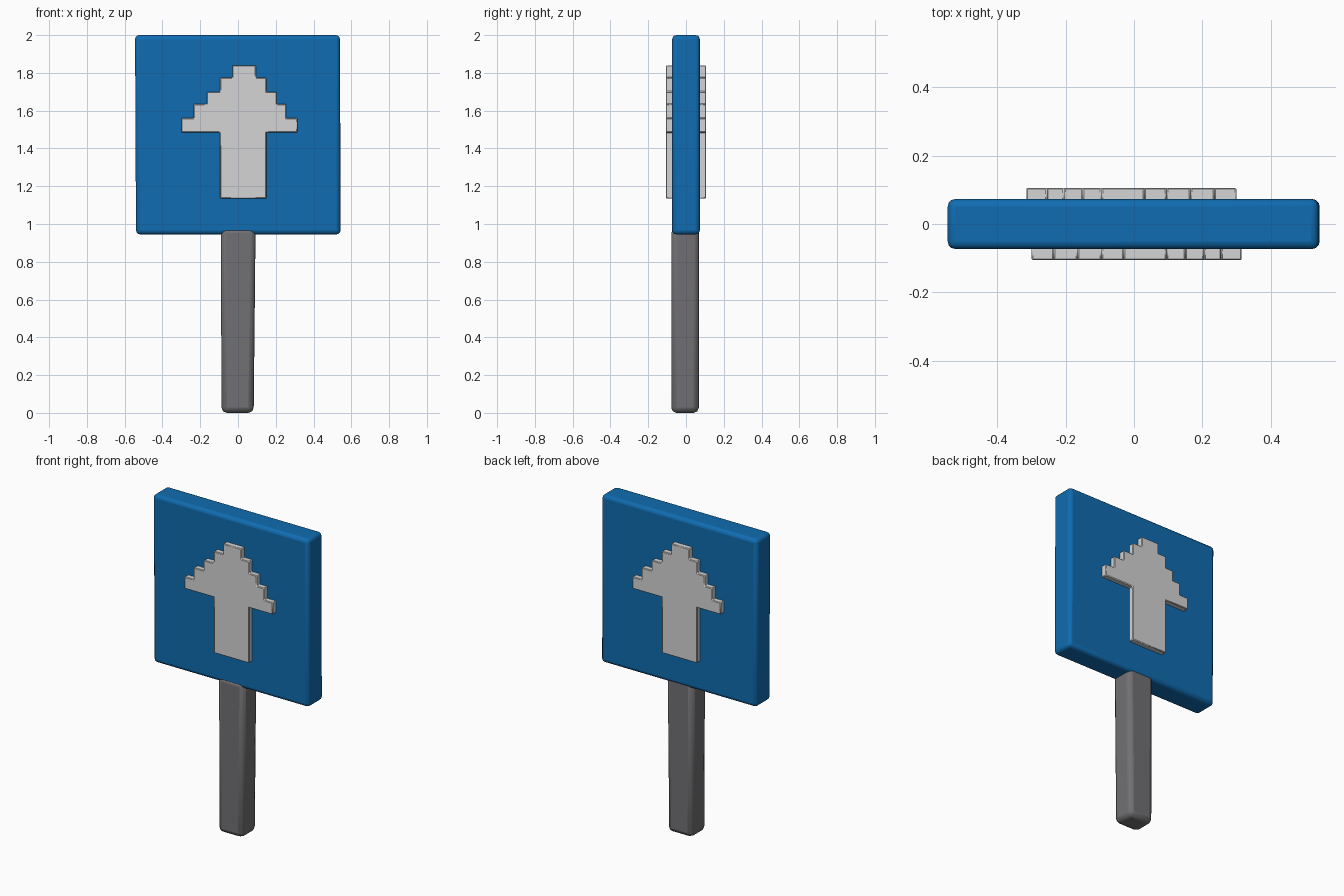
import bpy, bmesh, math

if "Cube" in bpy.data.objects:
    bpy.data.objects.remove(bpy.data.objects["Cube"])


def material(name, colour):
    m = bpy.data.materials.new(name)
    m.diffuse_color = (*colour, 1)
    m.use_nodes = True
    m.node_tree.nodes["Principled BSDF"].inputs["Base Color"].default_value = m.diffuse_color
    return m


BLUE = material("sign blue", (0.005, 0.15, 0.44))
WHITE = material("arrow white", (0.66, 0.66, 0.67))
GREY = material("post grey", (0.165, 0.16, 0.17))


def finish(bm, name, mat, bevel, segments):
    bmesh.ops.recalc_face_normals(bm, faces=bm.faces[:])
    mesh = bpy.data.meshes.new(name)
    bm.to_mesh(mesh)
    bm.free()
    mesh.materials.append(mat)
    ob = bpy.data.objects.new(name, mesh)
    bpy.context.collection.objects.link(ob)
    mod = ob.modifiers.new("rounding", 'BEVEL')
    mod.width = bevel
    mod.segments = segments
    bpy.context.view_layer.objects.active = ob
    ob.select_set(True)
    bpy.ops.object.shade_smooth_by_angle(angle=math.radians(50))
    ob.select_set(False)
    return ob


def prism(outline, y0, y1):
    """Extrude an (x, z) outline from y0 to y1."""
    bm = bmesh.new()
    face = bm.faces.new([bm.verts.new((x, y0, z)) for x, z in outline])
    new = bmesh.ops.extrude_face_region(bm, geom=[face])["geom"]
    bmesh.ops.translate(bm, vec=(0, y1 - y0, 0),
                        verts=[v for v in new if isinstance(v, bmesh.types.BMVert)])
    return bm


# Square panel, a touch narrower at the lower left
panel = [(-0.54, 0.945), (0.543, 0.945), (0.54, 2.0), (-0.545, 2.0)]
finish(prism(panel, -0.073, 0.073), "sign_panel", BLUE, 0.022, 3)

# Post with chamfered corners, slightly thinner at the foot
post = [(-0.087, 0.0), (0.083, 0.0), (0.093, 0.98), (-0.091, 0.98)]
finish(prism(post, -0.078, 0.068), "post", GREY, 0.028, 2)

# Stepped arrow: (left x, right x, top z) for each tier from the tip down
tiers = [(-0.03, 0.095, 1.84), (-0.095, 0.15, 1.775), (-0.165, 0.205, 1.70),
         (-0.235, 0.255, 1.635), (-0.30, 0.315, 1.56)]
bottoms = [t[2] for t in tiers[1:]] + [1.485]
right, left = [], []
for (x0, x1, top), low in zip(tiers, bottoms):
    right += [(x1, top), (x1, low)]
    left += [(x0, top), (x0, low)]
shaft = [(0.15, 1.485), (0.15, 1.135), (-0.095, 1.135), (-0.095, 1.485)]
outline = right + shaft + left[::-1]

# The same arrow on both faces, turned half round for the back
for name, turn in (("front_arrow", 0), ("back_arrow", math.pi)):
    arrow = finish(prism(outline, -0.106, -0.06), name, WHITE, 0.004, 1)
    arrow.rotation_euler.z = turn
